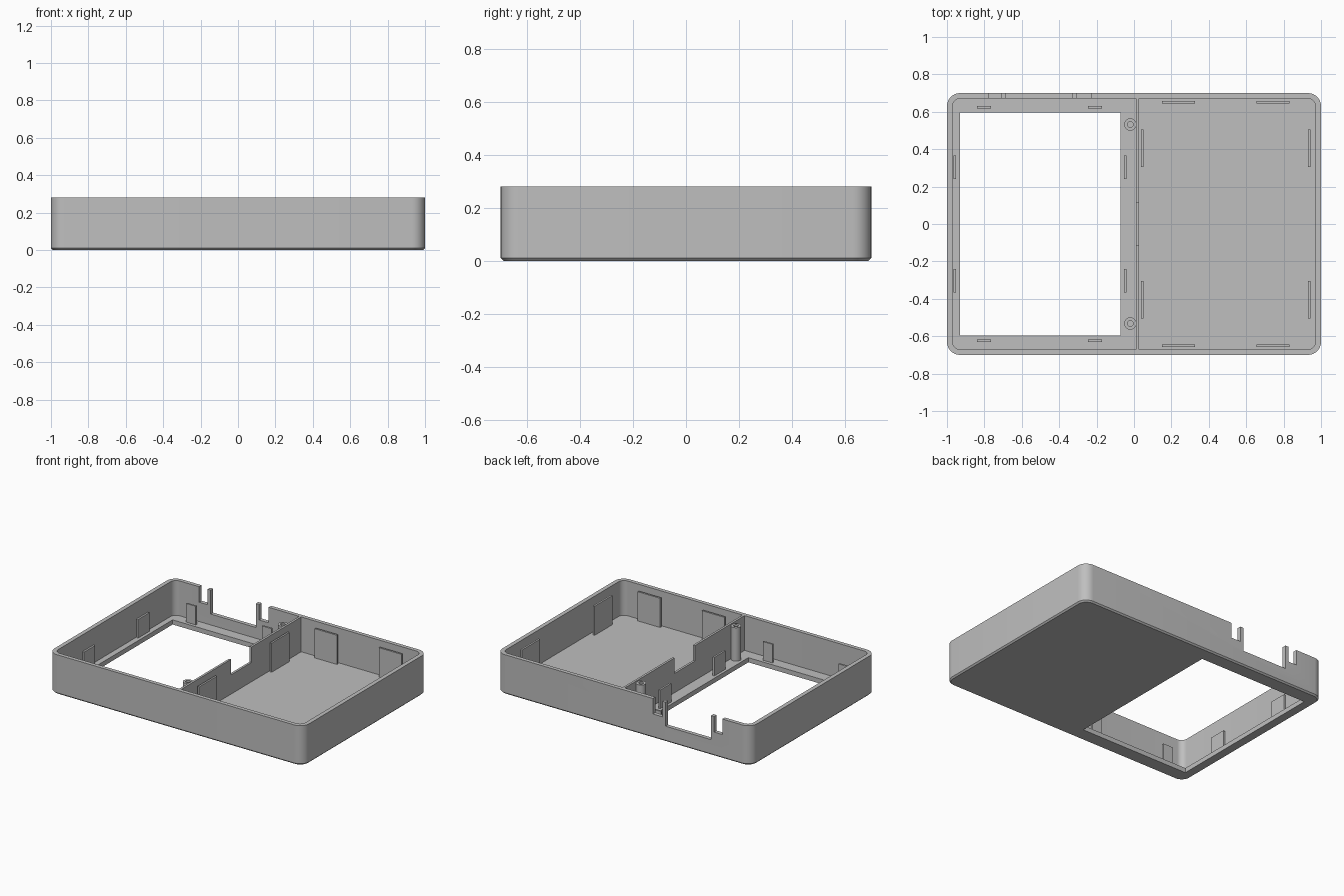
import bpy, bmesh, math
from mathutils import Vector

if "Cube" in bpy.data.objects:
    bpy.data.objects.remove(bpy.data.objects["Cube"], do_unlink=True)

grey = bpy.data.materials.new("plain grey")
grey.use_nodes = True
colour = (0.52, 0.52, 0.52, 1)
grey.diffuse_color = colour
grey.node_tree.nodes["Principled BSDF"].inputs["Base Color"].default_value = colour

HEIGHT, FLOOR = 0.28, 0.033


def finish(bm, name):
    bmesh.ops.remove_doubles(bm, verts=bm.verts, dist=1e-5)
    bmesh.ops.recalc_face_normals(bm, faces=bm.faces)
    mesh = bpy.data.meshes.new(name)
    bm.to_mesh(mesh)
    bm.free()
    mesh.materials.append(grey)
    obj = bpy.data.objects.new(name, mesh)
    bpy.context.collection.objects.link(obj)
    return obj


def smooth(obj):
    bpy.ops.object.select_all(action='DESELECT')
    obj.select_set(True)
    bpy.context.view_layer.objects.active = obj
    bpy.ops.object.shade_smooth_by_angle(angle=math.radians(30))


def box(name, x0, x1, y0, y1, z0, z1):
    bm = bmesh.new()
    bmesh.ops.create_cube(bm, size=1)
    for v in bm.verts:
        v.co = ((x0 + x1) / 2 + v.co.x * (x1 - x0),
                (y0 + y1) / 2 + v.co.y * (y1 - y0),
                (z0 + z1) / 2 + v.co.z * (z1 - z0))
    return finish(bm, name)


def rounded_ring(bm, hx, hy, r, z, steps=8):
    ring = []
    for k, (sx, sy) in enumerate([(1, 1), (-1, 1), (-1, -1), (1, -1)]):
        for i in range(steps + 1):
            a = math.pi / 2 * (k + i / steps)
            ring.append(bm.verts.new((sx * (hx - r) + r * math.cos(a),
                                      sy * (hy - r) + r * math.sin(a), z)))
    return ring


def rounded_prism(name, levels):
    # Each level is (half width, half depth, corner radius, height)
    bm = bmesh.new()
    rings = [rounded_ring(bm, *level) for level in levels]
    bm.faces.new(rings[0])
    bm.faces.new(rings[-1])
    for a, b in zip(rings, rings[1:]):
        for i in range(len(a)):
            j = (i + 1) % len(a)
            bm.faces.new((a[i], a[j], b[j], b[i]))
    return finish(bm, name)


def cut(target, cutter):
    bpy.context.view_layer.objects.active = target
    mod = target.modifiers.new("cut", 'BOOLEAN')
    mod.operation = 'DIFFERENCE'
    mod.solver = 'EXACT'
    mod.object = cutter
    bpy.ops.object.modifier_apply(modifier=mod.name)
    bpy.data.objects.remove(cutter, do_unlink=True)


# Tray shell with chamfered bottom edge, hollowed out
shell = rounded_prism("tray_shell", [(0.99, 0.69, 0.06, 0), (1, 0.7, 0.07, 0.01),
                                     (1, 0.7, 0.07, HEIGHT)])
cut(shell, rounded_prism("cavity", [(0.97, 0.672, 0.042, FLOOR),
                                    (0.97, 0.672, 0.042, HEIGHT + 0.1)]))

# Rectangular window in the floor
cut(shell, box("window", -0.93, -0.073, -0.595, 0.595, -0.1, 0.1))

# Back wall opening with a prong and slot at each end
for x0, x1, z in [(-0.775, -0.71, 0.17), (-0.685, -0.33, 0.11), (-0.305, -0.23, 0.17)]:
    cut(shell, box("slot", x0, x1, 0.64, 0.8, z, HEIGHT + 0.1))
smooth(shell)

# Divider wall with a cable notch in its top edge
bm = bmesh.new()
outline = [(-0.672, FLOOR), (0.672, FLOOR), (0.672, HEIGHT), (0.115, HEIGHT),
           (0.115, 0.17), (-0.115, 0.17), (-0.115, HEIGHT), (-0.672, HEIGHT)]
face = bm.faces.new([bm.verts.new((0.01, y, z)) for y, z in outline])
side = bmesh.ops.extrude_face_region(bm, geom=[face], use_keep_orig=True)
bmesh.ops.translate(bm, vec=(0.016, 0, 0),
                    verts=[g for g in side["geom"] if isinstance(g, bmesh.types.BMVert)])
finish(bm, "divider_wall")


# Hollow screw posts beside the divider
def post(name, x, y):
    bm = bmesh.new()
    profile = [(0.016, FLOOR), (0.033, FLOOR), (0.033, 0.27), (0.016, 0.27)]
    vs = [bm.verts.new((x + r, y, z)) for r, z in profile]
    edges = [bm.edges.new((vs[i], vs[(i + 1) % 4])) for i in range(4)]
    bmesh.ops.spin(bm, geom=vs + edges, cent=Vector((x, y, 0)), axis=(0, 0, 1),
                   angle=math.tau, steps=24)
    smooth(finish(bm, name))


for label, s in (("back", 1), ("front", -1)):
    post(label + "_screw_post", -0.02, s * 0.532)


# Upright retaining tabs standing on the floor
def tab(name, cx, cy, wx, wy, top):
    box(name, cx - wx / 2, cx + wx / 2, cy - wy / 2, cy + wy / 2, FLOOR - 0.005, top)


THIN = 0.013
for label, s in (("back", 1), ("front", -1)):
    for x in (0.238, 0.743):
        tab(label + "_tall_tab", x, s * 0.652, 0.176, THIN, 0.24)
    for x in (0.043, 0.938):
        tab(label + "_tall_side_tab", x, s * 0.406, THIN, 0.2, 0.24)
    for x in (-0.802, -0.208):
        tab(label + "_short_tab", x, s * 0.624, 0.075, THIN, 0.165)
    for x in (-0.959, -0.047):
        tab(label + "_short_side_tab", x, s * 0.304, THIN, 0.125, 0.165)
